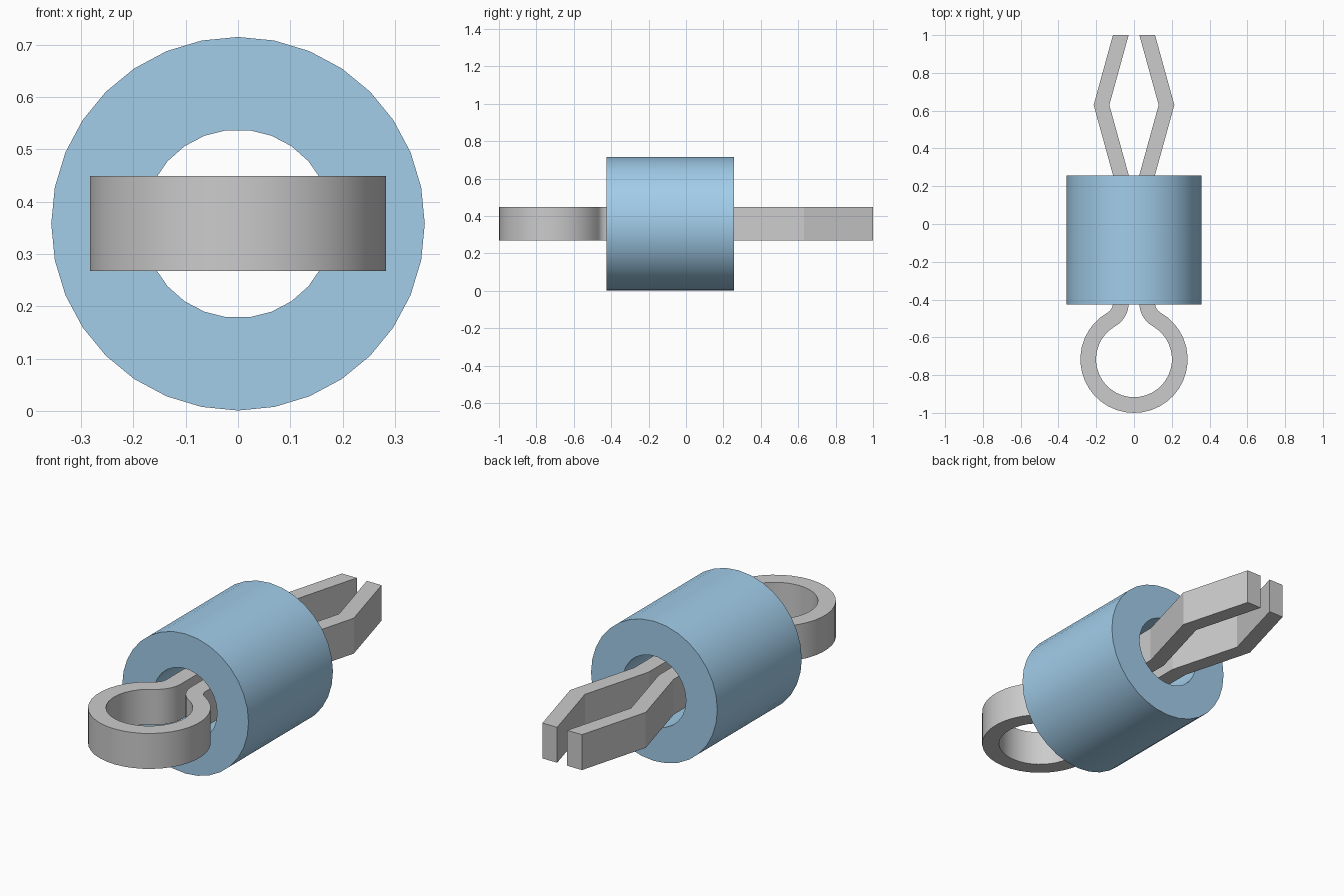
import bpy, bmesh
from math import sin, cos, asin, pi, radians

if "Cube" in bpy.data.objects:
    bpy.data.objects.remove(bpy.data.objects["Cube"])

AXIS_Z = 0.358


def finish(name, bm):
    bmesh.ops.recalc_face_normals(bm, faces=bm.faces[:])
    me = bpy.data.meshes.new(name)
    bm.to_mesh(me)
    bm.free()
    ob = bpy.data.objects.new(name, me)
    bpy.context.collection.objects.link(ob)
    bpy.ops.object.select_all(action='DESELECT')
    ob.select_set(True)
    bpy.context.view_layer.objects.active = ob
    bpy.ops.object.shade_smooth_by_angle(angle=radians(14.5))
    return ob


# Collar: thick tube along y, 32-sided outside and 26-sided bore
def ring(bm, r, n, y):
    vs = [bm.verts.new((r * cos(2 * pi * i / n), y, AXIS_Z + r * sin(2 * pi * i / n)))
          for i in range(n)]
    return vs, [bm.edges.new((vs[i], vs[(i + 1) % n])) for i in range(n)]


bm = bmesh.new()
loops = {}
for y in (-0.425, 0.257):
    for r, n in ((0.357, 32), (0.18, 26)):
        loops[y, n] = ring(bm, r, n, y)
for n in (32, 26):
    a, b = loops[-0.425, n][0], loops[0.257, n][0]
    for i in range(n):
        j = (i + 1) % n
        bm.faces.new((a[i], a[j], b[j], b[i]))
for y in (-0.425, 0.257):
    bmesh.ops.triangle_fill(bm, use_beauty=True, normal=(0, 1, 0),
                            edges=loops[y, 32][1] + loops[y, 26][1])
collar = finish("collar", bm)
blue = bpy.data.materials.new("collar_blue")
blue.diffuse_color = (0.36, 0.61, 0.82, 1)
blue.use_nodes = True
blue.node_tree.nodes["Principled BSDF"].inputs["Base Color"].default_value = blue.diffuse_color
collar.data.materials.append(blue)

# Spring clip: (outer, inner) point pairs of the right half, from tip to loop
HALF = 0.0415            # half of the strip thickness
LOOP_Y, LOOP_R = -0.716, 0.2425
NECK_X, FILLET = 0.07, 0.10
pairs = [((x + HALF, y), (x - HALF, y))
         for x, y in ((NECK_X, 1.0), (0.172, 0.63), (NECK_X, 0.26))]
join = asin((NECK_X + FILLET) / (LOOP_R + FILLET))
fx, fy = NECK_X + FILLET, LOOP_Y + (LOOP_R + FILLET) * cos(join)
for i in range(8):       # neck fillet
    a = pi + (pi / 2 - join) * i / 8
    pairs.append(tuple((fx + r * cos(a), fy + r * sin(a))
                       for r in (FILLET - HALF, FILLET + HALF)))
for i in range(17):      # loop
    a = join + (pi - join) * i / 16
    pairs.append(tuple((r * sin(a), LOOP_Y + r * cos(a))
                       for r in (LOOP_R + HALF, LOOP_R - HALF)))
# mirrored left half
pairs += [tuple((-x, y) for x, y in p) for p in reversed(pairs[:-1])]

bm = bmesh.new()
rows = [[bm.verts.new((x, y, 0.268)) for x, y in p] for p in pairs]
faces = [bm.faces.new((a[0], b[0], b[1], a[1])) for a, b in zip(rows, rows[1:])]
top = bmesh.ops.extrude_face_region(bm, geom=faces, use_keep_orig=True)
bmesh.ops.translate(bm, vec=(0, 0, 0.181),
                    verts=[v for v in top["geom"] if isinstance(v, bmesh.types.BMVert)])
finish("spring_clip", bm)
